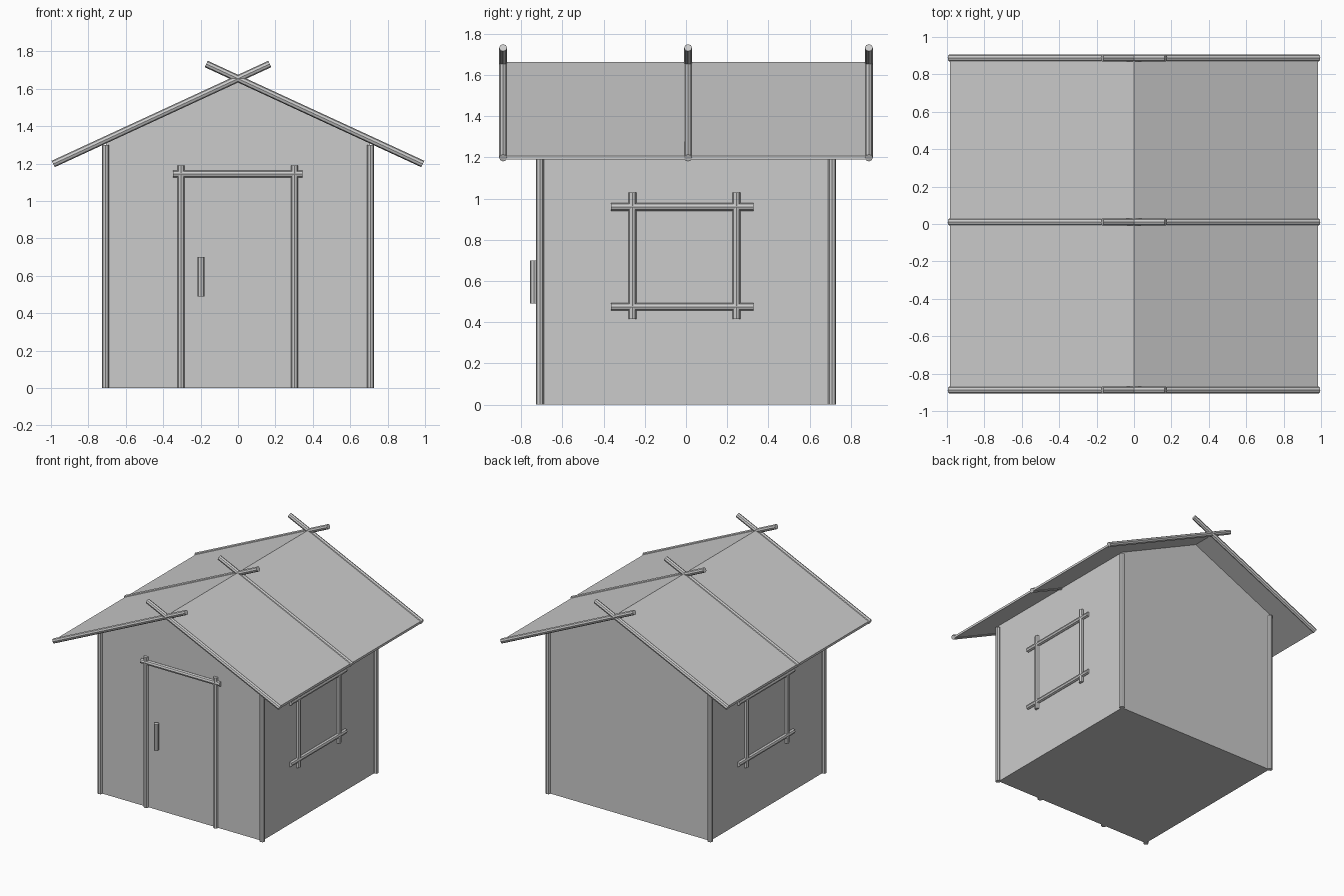
import bpy, bmesh
from mathutils import Vector

if "Cube" in bpy.data.objects:
    bpy.data.objects.remove(bpy.data.objects["Cube"])

R = 0.019          # pole radius
EAVE = (0.985, 1.198)
RIDGE_Z = 1.654
SLOPE = (RIDGE_Z - EAVE[1]) / EAVE[0]


def pole(name, a, b, r=R):
    """Octagonal pole running from point a to point b."""
    a, b = Vector(a), Vector(b)
    bpy.ops.mesh.primitive_cylinder_add(vertices=8, radius=r, depth=(b - a).length,
                                        location=(a + b) / 2)
    ob = bpy.context.object
    ob.name = name
    ob.rotation_euler = (b - a).to_track_quat('Z', 'Y').to_euler()
    return ob


def extrude_profile(name, pts, y0, y1):
    """Closed solid from an (x, z) outline extruded along y."""
    bm = bmesh.new()
    face = bm.faces.new([bm.verts.new((x, y0, z)) for x, z in pts])
    ext = bmesh.ops.extrude_face_region(bm, geom=[face])
    verts = [g for g in ext['geom'] if isinstance(g, bmesh.types.BMVert)]
    bmesh.ops.translate(bm, verts=verts, vec=(0, y1 - y0, 0))
    bmesh.ops.recalc_face_normals(bm, faces=bm.faces)
    me = bpy.data.meshes.new(name)
    bm.to_mesh(me)
    bm.free()
    ob = bpy.data.objects.new(name, me)
    bpy.context.collection.objects.link(ob)
    return ob


# Gabled house body
W, D = 0.705, 0.705
extrude_profile("walls", [(-W, 0), (W, 0), (W, RIDGE_Z - SLOPE * W),
                          (0, RIDGE_Z), (-W, RIDGE_Z - SLOPE * W)], -D, D)

# Thin folded roof sheet
t = 0.009
ex, ez = EAVE
extrude_profile("roof", [(-ex, ez - t), (0, RIDGE_Z - t), (ex, ez - t),
                         (ex, ez + t), (0, RIDGE_Z + t), (-ex, ez + t)], -0.885, 0.885)

# Crossed rafters poking past the ridge
for label, y in (("front", -0.888), ("middle", 0.01), ("back", 0.888)):
    for side, s in (("left", -1), ("right", 1)):
        pole(f"{label}_{side}_rafter", (s * 0.988, y, EAVE[1]),
             (-s * 0.17, y, RIDGE_Z + SLOPE * 0.17))

# Corner posts
for sx in (-1, 1):
    for sy in (-1, 1):
        pole(f"{'back' if sy > 0 else 'front'}_{'right' if sx > 0 else 'left'}_corner_post",
             (sx * 0.709, sy * 0.709, 0), (sx * 0.709, sy * 0.709, 1.3))

# Door frame and handle on the front wall
for side, x in (("left", -0.305), ("right", 0.303)):
    pole(f"door_{side}_post", (x, -0.71, 0), (x, -0.71, 1.19))
pole("door_lintel", (-0.348, -0.71, 1.145), (0.345, -0.71, 1.145))
pole("door_handle", (-0.197, -0.738, 0.49), (-0.197, -0.738, 0.70))

# Window frames on both side walls, the left one turned half way round
for side, s in (("right", 1), ("left", -1)):
    x = s * 0.709
    for part, z in (("sill", 0.475), ("head", 0.96)):
        pole(f"{side}_window_{part}", (x, s * -0.365, z), (x, s * 0.328, z))
    for part, y in (("near", -0.26), ("far", 0.245)):
        pole(f"{side}_window_{part}_upright", (x, s * y, 0.415), (x, s * y, 1.03))
